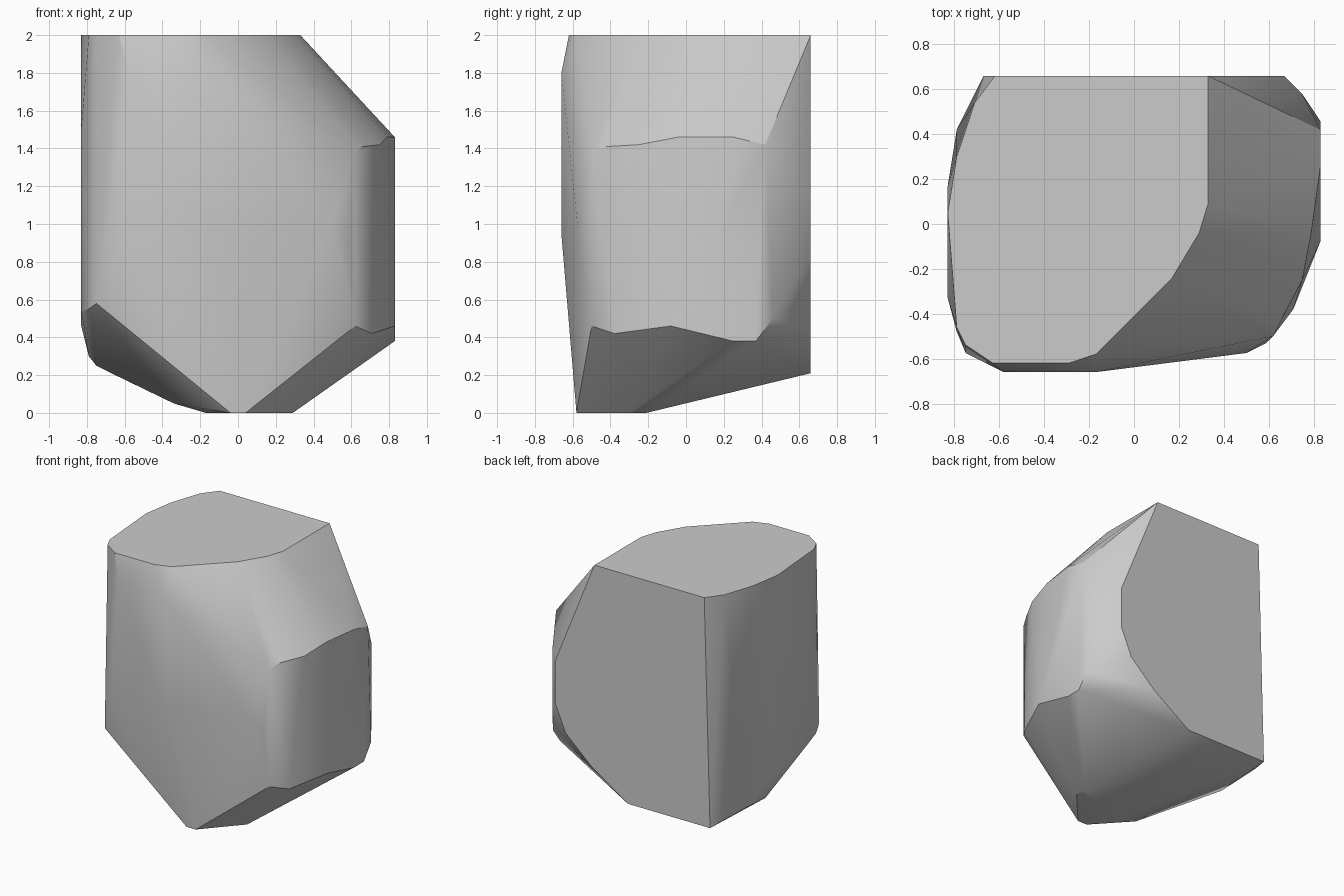
import bpy, bmesh, math

cube = bpy.data.objects.get("Cube")
if cube:
    bpy.data.objects.remove(cube, do_unlink=True)

grey = bpy.data.materials.new("stone_grey")
grey.use_nodes = True
colour = (0.6, 0.6, 0.6, 1)
grey.diffuse_color = colour
grey.node_tree.nodes["Principled BSDF"].inputs["Base Color"].default_value = colour

bm = bmesh.new()


def at_z(z, outline):
    for x, y in outline:
        bm.verts.new((x, y, z))


def at_y(y, outline):
    for x, z in outline:
        bm.verts.new((x, y, z))


def corners(points):
    for p in points:
        bm.verts.new(p)


# Flat top and small flat foot
at_z(2, [(.33, .66), (.33, .09), (.29, -.04), (.17, -.24), (-.17, -.58),
         (-.29, -.62), (-.63, -.62), (-.75, -.54), (-.79, -.46),
         (-.83, .05), (-.79, .3), (-.71, .54), (-.62, .66)])
at_z(0, [(-.04, -.58), (.04, -.58), (.29, -.3), (.29, -.21), (-.17, -.38)])

# Flat back and slightly bulged front
at_y(.66, [(-.67, .21), (.04, .21), (.36, .42), (.58, .62), (.67, .83), (.67, 1.16)])
at_y(-.66, [(-.58, 1.8), (-.17, 1.8), (-.58, .95), (-.17, .95)])

# Rounded wall on the +x side: upper rim, lower rim, bulge
corners([(.62, -.5, 1.38), (.66, -.42, 1.41), (.75, -.25, 1.42), (.79, -.04, 1.46),
         (.83, .25, 1.46), (.83, .42, 1.42)])
corners([(.62, -.5, .46), (.71, -.38, .42), (.83, -.08, .46), (.83, 0, .44),
         (.83, .25, .38), (.83, .37, .38), (.83, .46, .5)])
corners([(.5, -.575, 1), (.59, -.53, .9), (.75, .58, .75), (.75, .58, 1.2)])

# Rounded wall on the -x side and its lower bevel
corners([(-.75, -.575, .58), (-.79, -.48, .55), (-.83, -.33, .54), (-.83, -.33, 1.5),
         (-.83, .17, .46), (-.83, .17, 1.55), (-.79, .42, .3), (-.79, .21, .3),
         (-.75, .09, .25), (-.34, -.38, .05)])

# Wrap the corners in one solid
hull = bmesh.ops.convex_hull(bm, input=bm.verts[:])
spare = {v for v in hull["geom_interior"] + hull["geom_unused"]
         if isinstance(v, bmesh.types.BMVert)}
bmesh.ops.delete(bm, geom=list(spare), context="VERTS")
bmesh.ops.dissolve_limit(bm, angle_limit=math.radians(1), verts=bm.verts[:], edges=bm.edges[:])
bmesh.ops.recalc_face_normals(bm, faces=bm.faces[:])

mesh = bpy.data.meshes.new("faceted_stone")
bm.to_mesh(mesh)
bm.free()
mesh.materials.append(grey)
stone = bpy.data.objects.new("faceted_stone", mesh)
bpy.context.collection.objects.link(stone)

# Soft shading with crisp rims
bpy.context.view_layer.objects.active = stone
stone.select_set(True)
bpy.ops.object.shade_smooth_by_angle(angle=math.radians(30))
